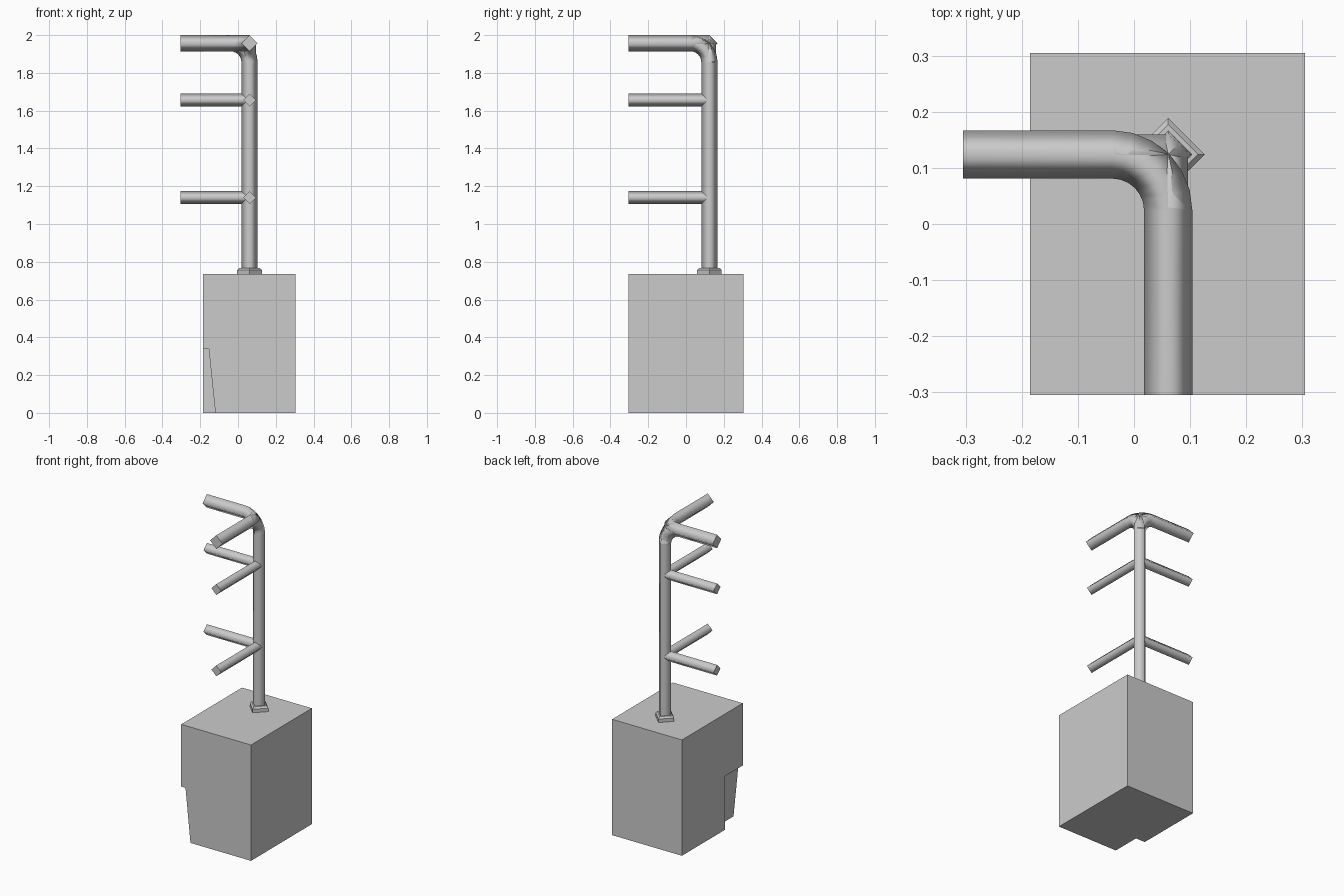
import bpy, bmesh, math
from mathutils import Vector

if "Cube" in bpy.data.objects:
    bpy.data.objects.remove(bpy.data.objects["Cube"], do_unlink=True)

GREY = (0.6, 0.6, 0.6, 1)
mat = bpy.data.materials.new("plain grey")
mat.use_nodes = True
mat.diffuse_color = GREY
mat.node_tree.nodes["Principled BSDF"].inputs["Base Color"].default_value = GREY

PX, PY = 0.061, 0.124      # post axis
TOP = 1.957                # height of the top arms
BEND = 0.1                 # bend radius
END = -0.305               # free end of every arm
BOX_TOP = 0.735
X, Y, Z = Vector((1, 0, 0)), Vector((0, 1, 0)), Vector((0, 0, 1))


def finish(name, bm):
    bmesh.ops.recalc_face_normals(bm, faces=bm.faces)
    me = bpy.data.meshes.new(name)
    bm.to_mesh(me)
    bm.free()
    me.materials.append(mat)
    ob = bpy.data.objects.new(name, me)
    bpy.context.collection.objects.link(ob)
    return ob


def tube(name, path, normal, radius, pinch=1.0, caps=True):
    """Sweep a smooth four-sided tube along a path lying in one plane."""
    bm = bmesh.new()
    rings = []
    for i, p in enumerate(path):
        before, after = path[max(i - 1, 0)], path[min(i + 1, len(path) - 1)]
        side = (after - before).normalized().cross(normal)
        k = pinch if 0 < i < len(path) - 1 else 1.0
        offsets = (side, normal * k, -side, -normal * k)
        rings.append([bm.verts.new(p + o * radius) for o in offsets])
    for a, b in zip(rings, rings[1:]):
        for j in range(4):
            n = (j + 1) % 4
            bm.faces.new((a[j], a[n], b[n], b[j])).smooth = True
    if caps:
        for ring in (rings[0], rings[-1]):
            for e in bm.faces.new(ring).edges:
                e.smooth = False
    return finish(name, bm)


def bend(u, v):
    """Arc from the leg along u to the leg along v, around the top corner."""
    centre = Vector((PX, PY, TOP)) + (u + v) * BEND
    angles = [math.radians(15 * i) for i in range(7)]
    return [centre - v * BEND * math.cos(a) - u * BEND * math.sin(a) for a in angles]


# Cabinet with a tapered recess at the lower front corner
left, right, half = -0.185, 0.305, 0.305
recess_back = -0.125
plain = [(left, 0), (right, 0), (right, BOX_TOP), (left, BOX_TOP)]
cut = [(-0.12, 0), (right, 0), (right, BOX_TOP), (left, BOX_TOP),
       (left, 0.34), (-0.155, 0.34)]
bm = bmesh.new()


def profile(points, y):
    return [bm.verts.new((x, y, z)) for x, z in points]


def bridge(a, b):
    for j in range(len(a)):
        n = (j + 1) % len(a)
        bm.faces.new((a[j], a[n], b[n], b[j]))


front, mid = profile(cut, -half), profile(cut, recess_back)
rear_mid, rear = profile(plain, recess_back), profile(plain, half)
bridge(front, mid)
bridge(rear_mid, rear)
bm.faces.new(front)
bm.faces.new(rear)
# Back wall of the recess
bm.faces.new((rear_mid[0], mid[0], mid[5], mid[4]))
bmesh.ops.remove_doubles(bm, verts=bm.verts, dist=0.0001)
finish("cabinet", bm)

# Square foot plate with a sloped upper edge
bm = bmesh.new()
levels = []
for z, r in ((BOX_TOP, 0.065), (0.757, 0.065), (0.768, 0.053)):
    levels.append([bm.verts.new((PX + r * dx, PY + r * dy, z))
                   for dx, dy in ((1, 0), (0, 1), (-1, 0), (0, -1))])
for a, b in zip(levels, levels[1:]):
    bridge(a, b)
bm.faces.new(levels[0])
bm.faces.new(levels[-1])
finish("foot_plate", bm)

# Post, top arms and the bends joining them
R = 0.043
tube("post", [Vector((PX, PY, BOX_TOP)), Vector((PX, PY, TOP - BEND))], X, R)
tube("top_arms", [Vector((END, PY, TOP))] + bend(-X, -Y) + [Vector((PX, END, TOP))], Z, R)
tube("side_bend", bend(-Z, -X), Y, R, 0.82, False)
tube("front_bend", bend(-Z, -Y), X, R, 0.82, False)

# Thinner arms in pairs
for label, z in (("upper", 1.656), ("lower", 1.14)):
    hub = Vector((PX, PY, z))
    tube(label + "_side_arm", [hub, Vector((END, PY, z))], Z, 0.034)
    tube(label + "_front_arm", [hub, Vector((PX, END, z))], Z, 0.034)
